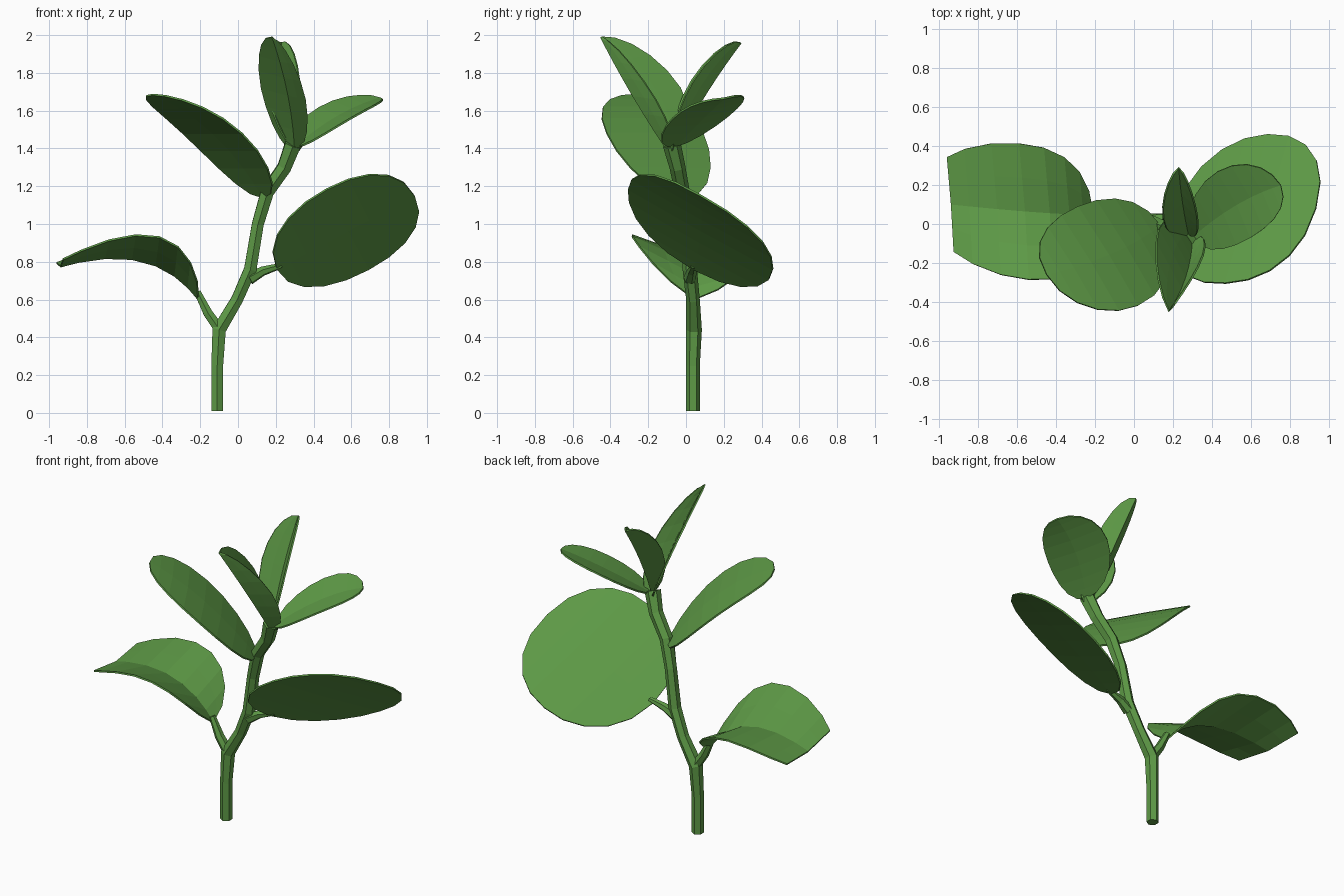
import bpy, bmesh, math
from mathutils import Vector

if "Cube" in bpy.data.objects:
    bpy.data.objects.remove(bpy.data.objects["Cube"])

green = bpy.data.materials.new("leaf green")
green.diffuse_color = (0.112, 0.325, 0.062, 1)
green.use_nodes = True
green.node_tree.nodes["Principled BSDF"].inputs["Base Color"].default_value = green.diffuse_color


def finish(bm, name):
    bmesh.ops.remove_doubles(bm, verts=bm.verts, dist=0.0005)
    bmesh.ops.recalc_face_normals(bm, faces=bm.faces)
    me = bpy.data.meshes.new(name)
    bm.to_mesh(me)
    bm.free()
    me.materials.append(green)
    ob = bpy.data.objects.new(name, me)
    bpy.context.collection.objects.link(ob)
    return ob


def tube(name, path, sides=6):
    """Capped tube through (x, y, z, radius) points."""
    bm = bmesh.new()
    pts = [Vector(p[:3]) for p in path]
    rings = []
    for i, p in enumerate(pts):
        d = (pts[min(i + 1, len(pts) - 1)] - pts[max(i - 1, 0)]).normalized()
        v = d.cross(Vector((1, 0, 0))).normalized()
        u = v.cross(d)
        r = path[i][3]
        rings.append([bm.verts.new(p + r * (v * math.cos(a) + u * math.sin(a)))
                      for a in (math.tau * k / sides for k in range(sides))])
    for a, b in zip(rings, rings[1:]):
        for k in range(sides):
            bm.faces.new((a[k], a[(k + 1) % sides], b[(k + 1) % sides], b[k]))
    bm.faces.new(rings[0])
    bm.faces.new(rings[-1])
    return finish(bm, name)


def leaf(name, base, mid, tip, side_a, side_b, end=1.0, power=2.1, flatten=0.0, rows=10):
    """Oval blade along a curved midrib, with a half-width vector on each side.
    flatten fades the upward fold of the sides towards the tip."""
    base, mid, tip, side_a, side_b = map(Vector, (base, mid, tip, side_a, side_b))
    bm = bmesh.new()
    grid = []
    for i in range(rows + 1):
        s = min((1 - math.cos(math.pi * i / rows)) / 2, end)
        t = s / end
        p = (base * (2 * t - 1) * (t - 1) + mid * 4 * t * (1 - t)
             + tip * t * (2 * t - 1))
        w = max(0, 1 - abs(2 * s - 1) ** power) ** (1 / power)
        fold = Vector((w, w, w * (1 - flatten * t)))
        grid.append([bm.verts.new(p + fold * q) for q in
                     (side_a, side_a * .5, Vector(), side_b * .5, side_b)])
        if s == end:
            break
    for a, b in zip(grid, grid[1:]):
        for k in range(4):
            bm.faces.new((a[k], a[k + 1], b[k + 1], b[k]))
    bmesh.ops.dissolve_degenerate(bm, edges=bm.edges, dist=0.0005)
    ob = finish(bm, name)
    m = ob.modifiers.new("thickness", 'SOLIDIFY')
    m.thickness = 0.01
    m.offset = 0
    return ob


# Stem and leaf stalks
tube("stem", [(-.11, .037, .01, .036), (-.11, .037, .25, .036), (-.1, .042, .44, .042),
              (-.005, .037, .6, .036), (.065, .02, .76, .038), (.105, .005, 1.0, .036),
              (.155, -.02, 1.17, .04), (.245, -.045, 1.3, .042), (.29, -.075, 1.42, .048)])
tube("lower_left_stalk", [(-.09, .04, .43, .032), (-.16, .04, .53, .028), (-.215, .045, .64, .02)])
tube("lower_right_stalk", [(.06, .02, .71, .034), (.13, .03, .75, .026), (.23, .04, .78, .015)])

# Leaves, from the bottom up
leaf("lower_left_leaf", (-.21, .045, .6), (-.51, .06, .805), (-.94, .1, .775),
     (.02, -.35, .22), (-.03, .35, .1), end=.88, power=2.2, flatten=.75)
leaf("lower_right_leaf", (.205, .04, .76), (.58, .08, .965), (.935, .08, 1.15),
     (-.11, -.385, .22), (.11, .38, -.205), power=2.2)
leaf("upper_left_leaf", (.135, -.01, 1.14), (-.13, -.16, 1.48), (-.45, -.26, 1.685),
     (.15, -.26, .0), (-.16, .25, .0))
leaf("top_front_leaf", (.3, -.09, 1.38), (.265, -.28, 1.68), (.18, -.45, 1.99),
     (-.14, .25, .04), (.09, .12, -.02), power=1.8)
leaf("top_back_leaf", (.28, -.05, 1.42), (.25, .11, 1.7), (.23, .29, 1.96),
     (-.1, -.08, .06), (.075, -.07, .06), power=1.9)
leaf("top_right_leaf", (.31, -.06, 1.41), (.53, .1, 1.57), (.755, .2, 1.665),
     (.07, -.17, -.01), (-.1, .17, .045))
